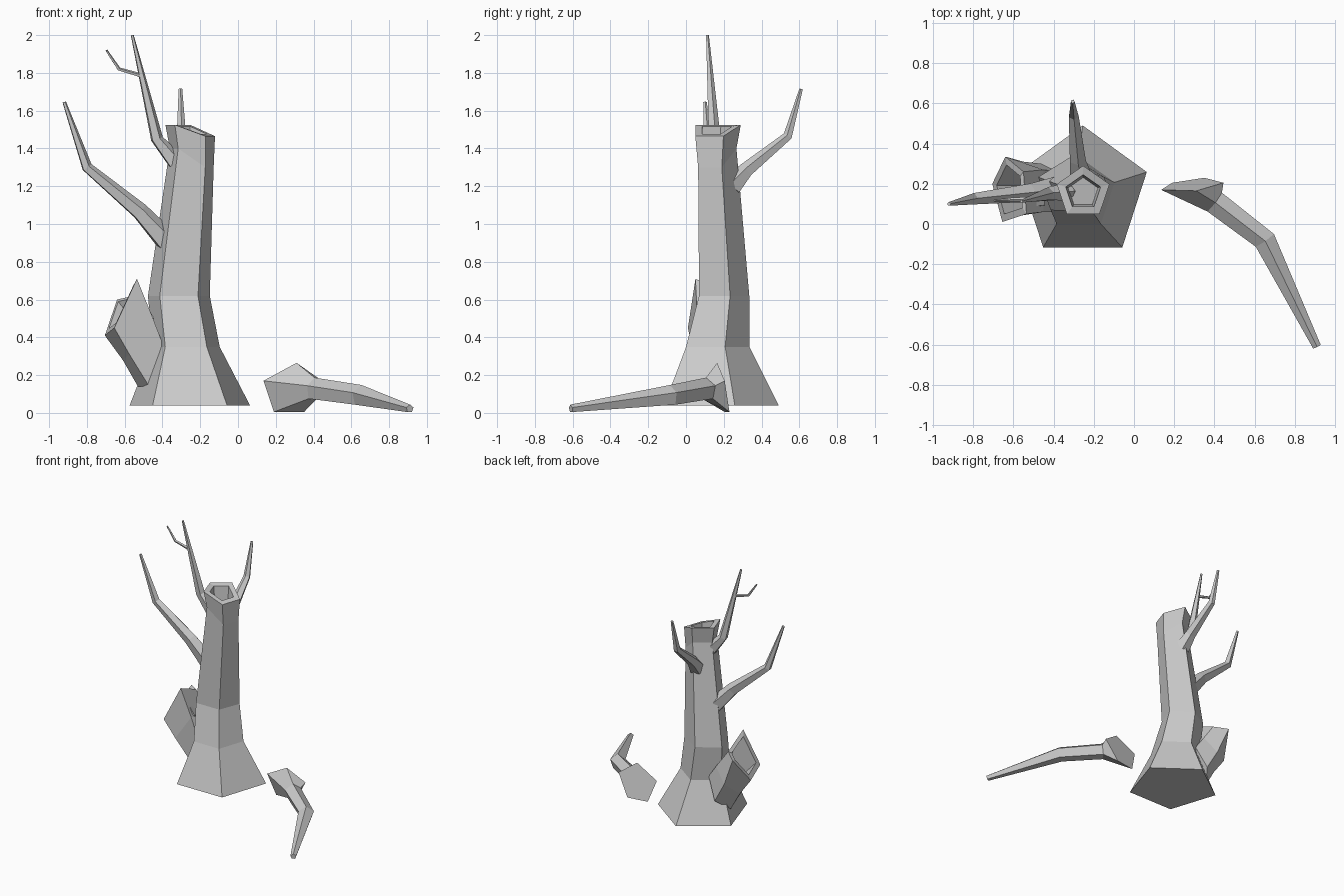
import bpy, bmesh, math
from mathutils import Vector

cube = bpy.data.objects.get("Cube")
if cube:
    bpy.data.objects.remove(cube, do_unlink=True)

SIDES = 5
wood = bpy.data.materials.new("weathered_grey_wood")
wood.use_nodes = True
GREY = (0.6, 0.6, 0.6, 1)
wood.diffuse_color = GREY
wood.node_tree.nodes["Principled BSDF"].inputs["Base Color"].default_value = GREY


def loft(name, rings):
    """Skin a list of five-point rings and cap both ends."""
    bm = bmesh.new()
    loops = [[bm.verts.new(p) for p in ring] for ring in rings]
    for a, b in zip(loops, loops[1:]):
        for i in range(SIDES):
            j = (i + 1) % SIDES
            bm.faces.new((a[i], a[j], b[j], b[i]))
    bm.faces.new(loops[0][::-1])
    bm.faces.new(loops[-1])
    bmesh.ops.recalc_face_normals(bm, faces=bm.faces)
    mesh = bpy.data.meshes.new(name)
    bm.to_mesh(mesh)
    bm.free()
    mesh.materials.append(wood)
    obj = bpy.data.objects.new(name, mesh)
    bpy.context.collection.objects.link(obj)
    return obj


def level_ring(x, y, z, rx, ry, drop=0):
    """Horizontal pentagon pointing back; its right side may be lowered."""
    pts = []
    for i in range(SIDES):
        a = math.pi / 2 + math.tau * i / SIDES
        lower = drop if math.cos(a) > 0.1 else 0
        pts.append((x + rx * math.cos(a), y + ry * math.sin(a), z - lower))
    return pts


def path_rings(path):
    """Pentagons set square to a path of (x, y, z, radius)."""
    pts = [Vector(p[:3]) for p in path]
    rings = []
    for i, p in enumerate(pts):
        d = (pts[min(i + 1, len(pts) - 1)] - pts[max(i - 1, 0)]).normalized()
        side = d.cross(Vector((0, 0, 1))).normalized()
        up = side.cross(d)
        ring = []
        for k in range(SIDES):
            a = math.pi / 2 + math.tau * k / SIDES
            ring.append(p + path[i][3] * (math.cos(a) * side + math.sin(a) * up))
        rings.append(ring)
    return rings


def hollow(rim, scale, depth):
    """Inner lip and smaller floor for a hollow end."""
    pts = [Vector(p) for p in rim]
    mid = sum(pts, Vector()) / SIDES
    lip = [mid + (p - mid) * scale for p in pts]
    floor = [mid + (p - mid) * scale * 0.85 + Vector(depth) for p in pts]
    return [lip, floor]


# Flared trunk with a slanted, hollow top
trunk = [
    level_ring(-0.255, 0.155, 0.04, 0.335, 0.335),
    level_ring(-0.275, 0.15, 0.35, 0.187, 0.185),
    level_ring(-0.313, 0.188, 0.62, 0.172, 0.147),
    level_ring(-0.245, 0.155, 1.40, 0.122, 0.112, 0.10),
    level_ring(-0.253, 0.157, 1.525, 0.138, 0.133, 0.06),
]
loft("trunk", trunk + hollow(trunk[-1], 0.66, (0, 0, -0.16)))

# Bare branches
branches = {
    "right_branch": [(-0.37, 0.18, 0.90, 0.065), (-0.52, 0.155, 1.065, 0.048),
                     (-0.80, 0.125, 1.30, 0.03), (-0.92, 0.10, 1.645, 0.01)],
    "upper_branch": [(-0.33, 0.16, 1.33, 0.05), (-0.43, 0.15, 1.45, 0.034),
                     (-0.56, 0.113, 2.0, 0.008)],
    "upper_twig": [(-0.51, 0.125, 1.785, 0.012), (-0.63, 0.12, 1.82, 0.01),
                   (-0.697, 0.115, 1.92, 0.006)],
    "back_branch": [(-0.265, 0.24, 1.20, 0.06), (-0.28, 0.32, 1.285, 0.042),
                    (-0.30, 0.54, 1.465, 0.026), (-0.305, 0.61, 1.715, 0.01)],
}
for name, path in branches.items():
    loft(name, path_rings(path))

# Broken hollow limb on the right: bottom, front, top front, top back, back
stub = [
    [(-0.53, 0.2, 0.14), (-0.47, 0.08, 0.14), (-0.4, 0.06, 0.37),
     (-0.38, 0.26, 0.38), (-0.46, 0.3, 0.22)],
    [(-0.61, 0.2, 0.28), (-0.575, 0.04, 0.31), (-0.45, 0.06, 0.5),
     (-0.45, 0.27, 0.48), (-0.55, 0.31, 0.38)],
    [(-0.705, 0.2, 0.41), (-0.655, 0.01, 0.45), (-0.535, 0.05, 0.71),
     (-0.55, 0.26, 0.62), (-0.64, 0.335, 0.6)],
]
loft("broken_limb", stub + hollow(stub[-1], 0.75, (0.12, 0, -0.15)))

# Fallen branch with a thick broken end
broken_end = [(0.31, 0.165, 0.265), (0.135, 0.17, 0.17), (0.19, 0.205, 0.005),
              (0.35, 0.23, 0.005), (0.445, 0.205, 0.17)]
fallen = path_rings([(0.40, 0.11, 0.125, 0.062), (0.65, -0.08, 0.09, 0.058),
                     (0.91, -0.61, 0.022, 0.022)])
# Match the point order of the broken end to the path pentagons
first = [Vector(p) for p in broken_end]
orders = [first[s:] + first[:s] for s in range(SIDES)]
orders += [o[::-1] for o in orders]
best = min(orders, key=lambda o: sum((a - b).length for a, b in zip(o, fallen[0])))
loft("fallen_branch", [best] + fallen)
